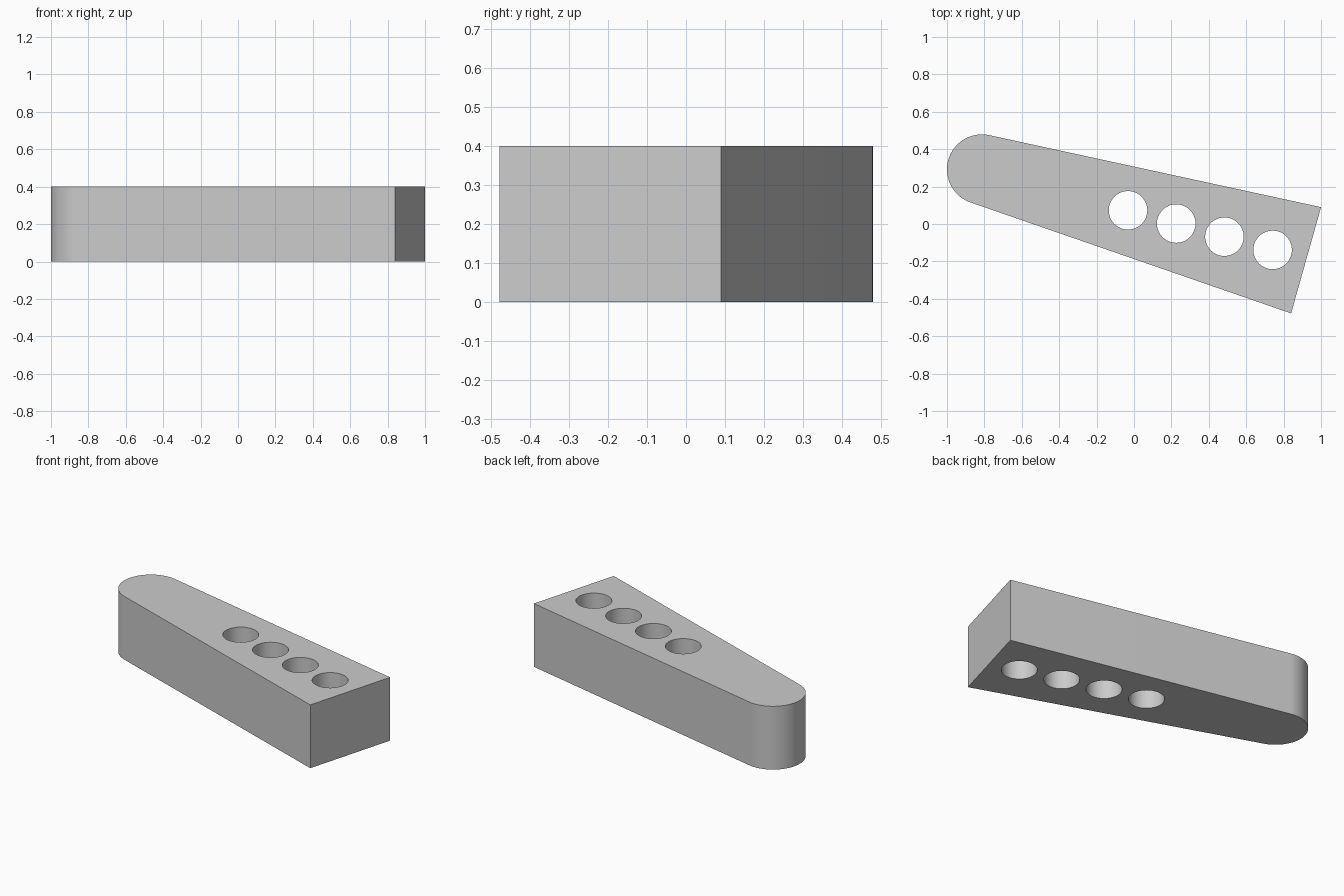
import bpy, bmesh
from math import atan2, acos, cos, sin, hypot, pi
from mathutils import Vector

if "Cube" in bpy.data.objects:
    bpy.data.objects.remove(bpy.data.objects["Cube"], do_unlink=True)

HEIGHT = 0.4
NOSE, RADIUS = Vector((-0.813, 0.292)), 0.187
BACK_CORNER, FRONT_CORNER = Vector((1.0, 0.09)), Vector((0.84, -0.478))
HOLE_START, HOLE_STEP, HOLE_RADIUS = Vector((-0.032, 0.073)), Vector((0.2577, -0.0705)), 0.103

grey = bpy.data.materials.new("plain grey")
grey.use_nodes = True
colour = (0.6, 0.6, 0.6, 1)
grey.diffuse_color = colour
grey.node_tree.nodes["Principled BSDF"].inputs["Base Color"].default_value = colour


def prism(name, outline, bottom, top):
    """Extrude a flat outline into an upright solid."""
    bm = bmesh.new()
    face = bm.faces.new([bm.verts.new((p.x, p.y, bottom)) for p in outline])
    grown = bmesh.ops.extrude_face_region(bm, geom=[face])["geom"]
    moved = [v for v in grown if isinstance(v, bmesh.types.BMVert)]
    bmesh.ops.translate(bm, verts=moved, vec=(0, 0, top - bottom))
    bmesh.ops.recalc_face_normals(bm, faces=bm.faces)
    mesh = bpy.data.meshes.new(name)
    bm.to_mesh(mesh)
    bm.free()
    mesh.materials.append(grey)
    obj = bpy.data.objects.new(name, mesh)
    bpy.context.collection.objects.link(obj)
    return obj


def arc(centre, radius, start, end, steps):
    angles = [start + (end - start) * i / steps for i in range(steps + 1)]
    return [centre + radius * Vector((cos(a), sin(a))) for a in angles]


def tangent_angle(corner, side):
    """Angle on the nose where a line from the corner touches it."""
    d = corner - NOSE
    return atan2(d.y, d.x) + side * acos(RADIUS / hypot(d.x, d.y))


# Tapered bar with straight sides running tangent into the rounded nose
start = tangent_angle(BACK_CORNER, 1)
end = tangent_angle(FRONT_CORNER, -1) + 2 * pi
outline = arc(NOSE, RADIUS, start, end, 40) + [FRONT_CORNER, BACK_CORNER]
bar = prism("tapered_bar", outline, 0, HEIGHT)

# Row of round through holes
cutters = []
for i in range(4):
    ring = arc(HOLE_START + HOLE_STEP * i, HOLE_RADIUS, 0, 2 * pi, 64)[:-1]
    cutter = prism(f"hole_cutter_{i + 1}", ring, -0.1, HEIGHT + 0.1)
    cutter.hide_render = True
    cut = bar.modifiers.new(f"hole_{i + 1}", "BOOLEAN")
    cut.operation, cut.solver, cut.object = "DIFFERENCE", "EXACT", cutter
    cutters.append(cutter)

bpy.ops.object.select_all(action="DESELECT")
bar.select_set(True)
bpy.context.view_layer.objects.active = bar
for modifier in list(bar.modifiers):
    bpy.ops.object.modifier_apply(modifier=modifier.name)
for cutter in cutters:
    bpy.data.objects.remove(cutter, do_unlink=True)
bpy.ops.object.shade_smooth_by_angle(angle=pi / 6)
